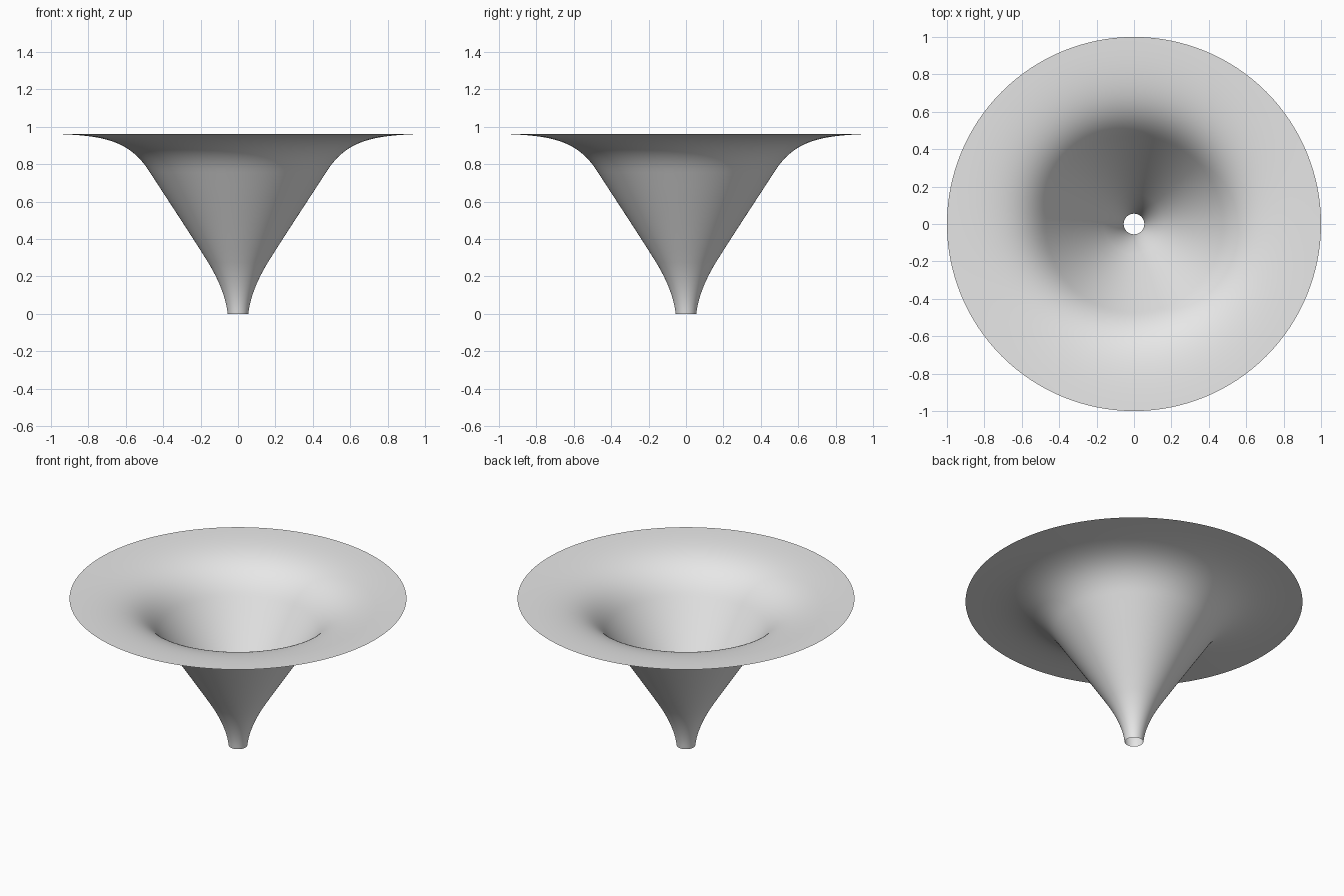
import bpy, bmesh, math
from mathutils import Vector
from mathutils.geometry import interpolate_bezier

SEGMENTS = 128

cube = bpy.data.objects.get("Cube")
if cube:
    bpy.data.objects.remove(cube, do_unlink=True)

# Plain grey material
grey = bpy.data.materials.new("light grey")
grey.use_nodes = True
colour = (0.8, 0.8, 0.8, 1)
grey.diffuse_color = colour
grey.node_tree.nodes["Principled BSDF"].inputs["Base Color"].default_value = colour

# Profile (radius, height): curved neck, straight cone, flared rim
spans = [
    ((0.055, 0), (0.065, 0.09), (0.105, 0.185), (0.16, 0.275), 12),
    ((0.16, 0.275), (0.26, 0.435), (0.37, 0.6), (0.47, 0.755), 8),
    ((0.47, 0.755), (0.58, 0.93), (0.72, 0.955), (1, 0.962), 24),
]
profile = []
for a, b, c, d, steps in spans:
    points = [Vector((r, 0, z)) for r, z in (a, b, c, d)]
    curve = interpolate_bezier(*points, steps)
    profile += curve[1:] if profile else curve

# Funnel: the open profile turned about the vertical axis
bm = bmesh.new()
verts = [bm.verts.new(p) for p in profile]
edges = [bm.edges.new(pair) for pair in zip(verts, verts[1:])]
bmesh.ops.spin(bm, geom=verts + edges, cent=(0, 0, 0), axis=(0, 0, 1),
               angle=math.tau, steps=SEGMENTS, use_merge=False)
bmesh.ops.remove_doubles(bm, verts=bm.verts, dist=0.0002)

# Face the surface upward and inward
bm.normal_update()
for face in bm.faces:
    if face.normal.z < 0:
        face.normal_flip()
    face.smooth = True

mesh = bpy.data.meshes.new("flared_funnel")
bm.to_mesh(mesh)
bm.free()
mesh.materials.append(grey)
funnel = bpy.data.objects.new("flared_funnel", mesh)
bpy.context.collection.objects.link(funnel)
